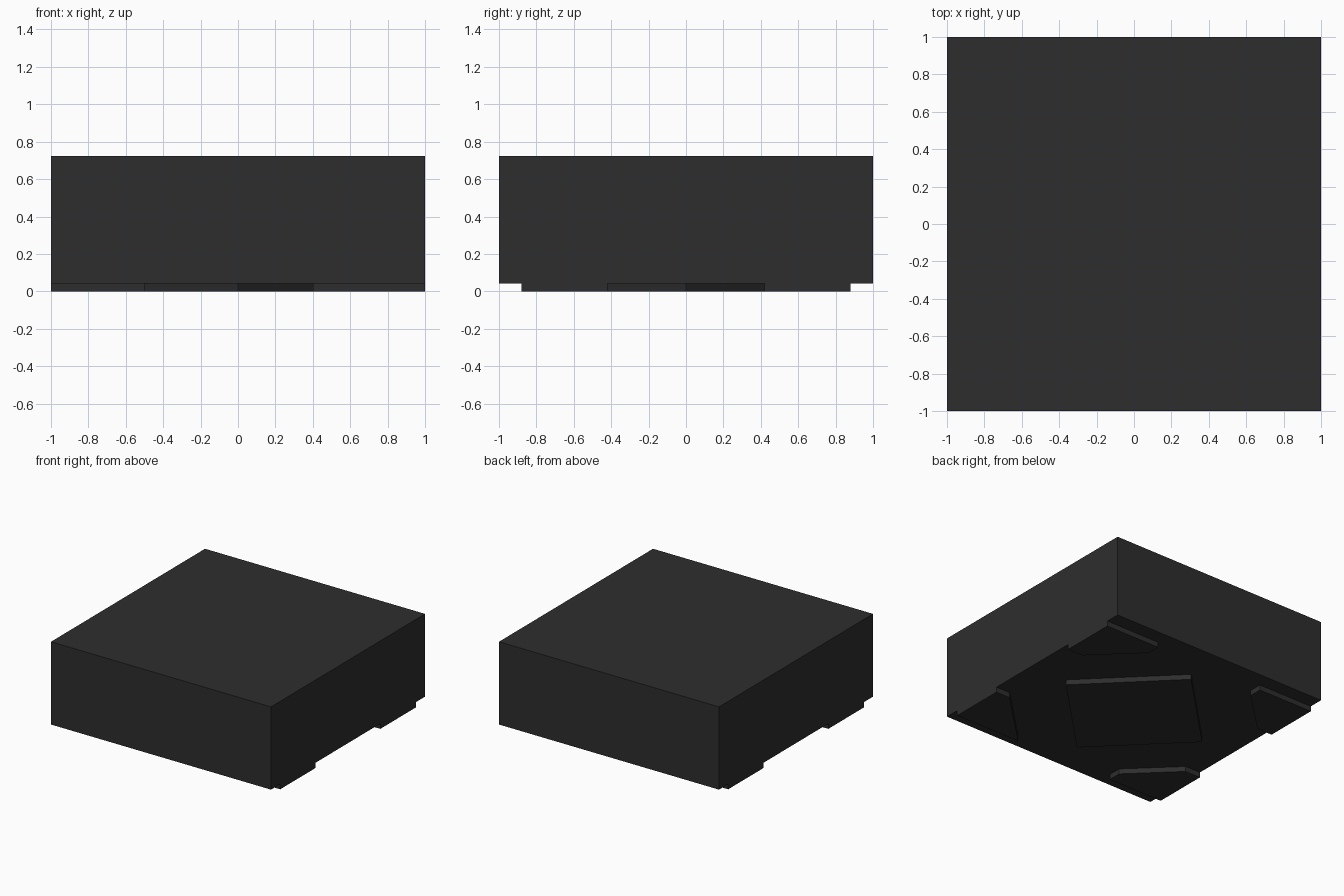
import bpy
import bmesh

cube = bpy.data.objects.get("Cube")
if cube:
    bpy.data.objects.remove(cube, do_unlink=True)

PAD_H = 0.043   # thickness of the pads under the block
TOP = 0.723     # overall height

charcoal = bpy.data.materials.new("charcoal")
charcoal.use_nodes = True
colour = (0.027, 0.027, 0.027, 1.0)
charcoal.diffuse_color = colour
charcoal.node_tree.nodes["Principled BSDF"].inputs["Base Color"].default_value = colour


def prism(name, outline, z0, z1):
    """Extrude a flat outline straight up from z0 to z1."""
    bm = bmesh.new()
    base = bm.faces.new([bm.verts.new((x, y, z0)) for x, y in outline])
    result = bmesh.ops.extrude_face_region(bm, geom=[base], use_keep_orig=True)
    verts = [g for g in result["geom"] if isinstance(g, bmesh.types.BMVert)]
    bmesh.ops.translate(bm, verts=verts, vec=(0, 0, z1 - z0))
    bmesh.ops.recalc_face_normals(bm, faces=bm.faces)
    mesh = bpy.data.meshes.new(name)
    bm.to_mesh(mesh)
    bm.free()
    mesh.materials.append(charcoal)
    obj = bpy.data.objects.new(name, mesh)
    bpy.context.collection.objects.link(obj)
    return obj


# Main block
prism("block", [(-1, -1), (1, -1), (1, 1), (-1, 1)], PAD_H, TOP)

# Diamond pad in the middle of the underside
R = 0.67
prism("centre_pad", [(R, 0), (0, R), (-R, 0), (0, -R)], 0, PAD_H)

# Corner pads: three with a clipped inner tip, mirrored around the block
clipped = [(1, 0.88), (0.5, 0.88), (0.5, 0.77), (0.86, 0.42), (1, 0.42)]
for name, sx, sy in (("back_left_pad", 1, 1),
                     ("back_right_pad", -1, 1),
                     ("front_right_pad", -1, -1)):
    prism(name, [(x * sx, y * sy) for x, y in clipped], 0, PAD_H)

# The fourth corner pad runs to a point along its front edge
prism("front_left_pad", [(1, -0.88), (1, -0.42), (0.87, -0.42), (0.4, -0.88)], 0, PAD_H)
